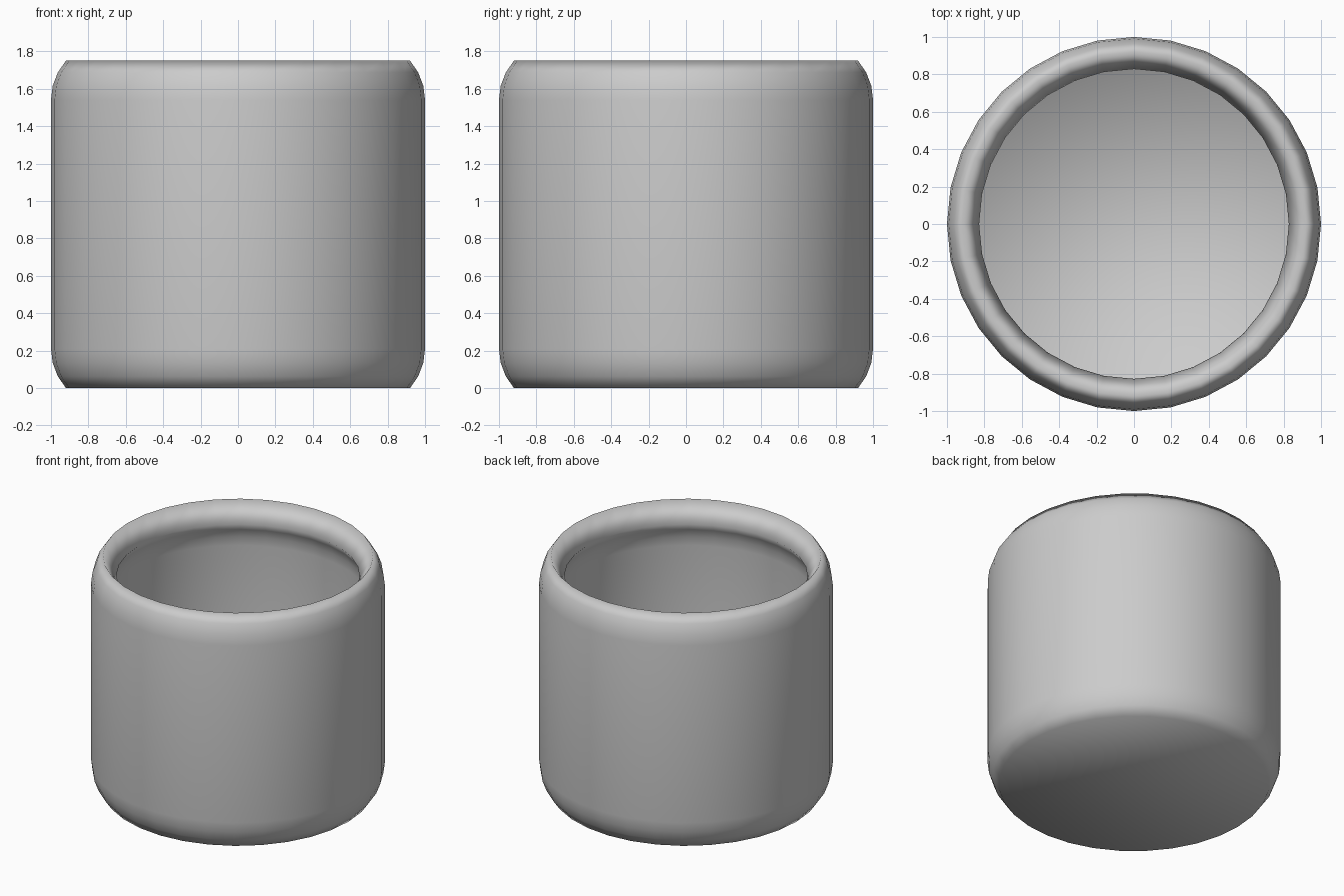
import bpy, bmesh, math

if "Cube" in bpy.data.objects:
    bpy.data.objects.remove(bpy.data.objects["Cube"])

SIDES = 32
H = 1.75


def arc(r, z, dx, dz, sign, n=3):
    """Shallow rounding from the wall (r, z) curling inward; sign is up or down."""
    rad = (dx * dx + dz * dz) / (2 * dx)
    end = math.asin(dz / rad)
    return [(r - rad * (1 - math.cos(end * i / n)),
             z + sign * rad * math.sin(end * i / n)) for i in range(n + 1)]


# Profile: outer base, outer wall, rolled lip, then the wider hollow inside
profile = arc(1.0, 0.21, 0.08, 0.21, -1)[::-1]
profile += arc(1.0, H - 0.21, 0.08, 0.21, 1)
profile += arc(0.90, 1.41, 0.072, 0.19, 1)[::-1]
profile += arc(0.90, 0.29, 0.072, 0.19, -1)

# Spin the profile into a 32-sided cup
bm = bmesh.new()
rings = []
for r, z in profile:
    rings.append([bm.verts.new((r * math.cos(2 * math.pi * k / SIDES),
                                r * math.sin(2 * math.pi * k / SIDES), z))
                  for k in range(SIDES)])
for a, b in zip(rings, rings[1:]):
    for k in range(SIDES):
        n = (k + 1) % SIDES
        bm.faces.new((a[k], a[n], b[n], b[k]))

# Underside and inner floor
bm.faces.new(rings[0][::-1])
bm.faces.new(rings[-1])
for f in bm.faces:
    f.smooth = True

mesh = bpy.data.meshes.new("cup")
bm.to_mesh(mesh)
bm.free()
cup = bpy.data.objects.new("cup", mesh)
bpy.context.collection.objects.link(cup)
